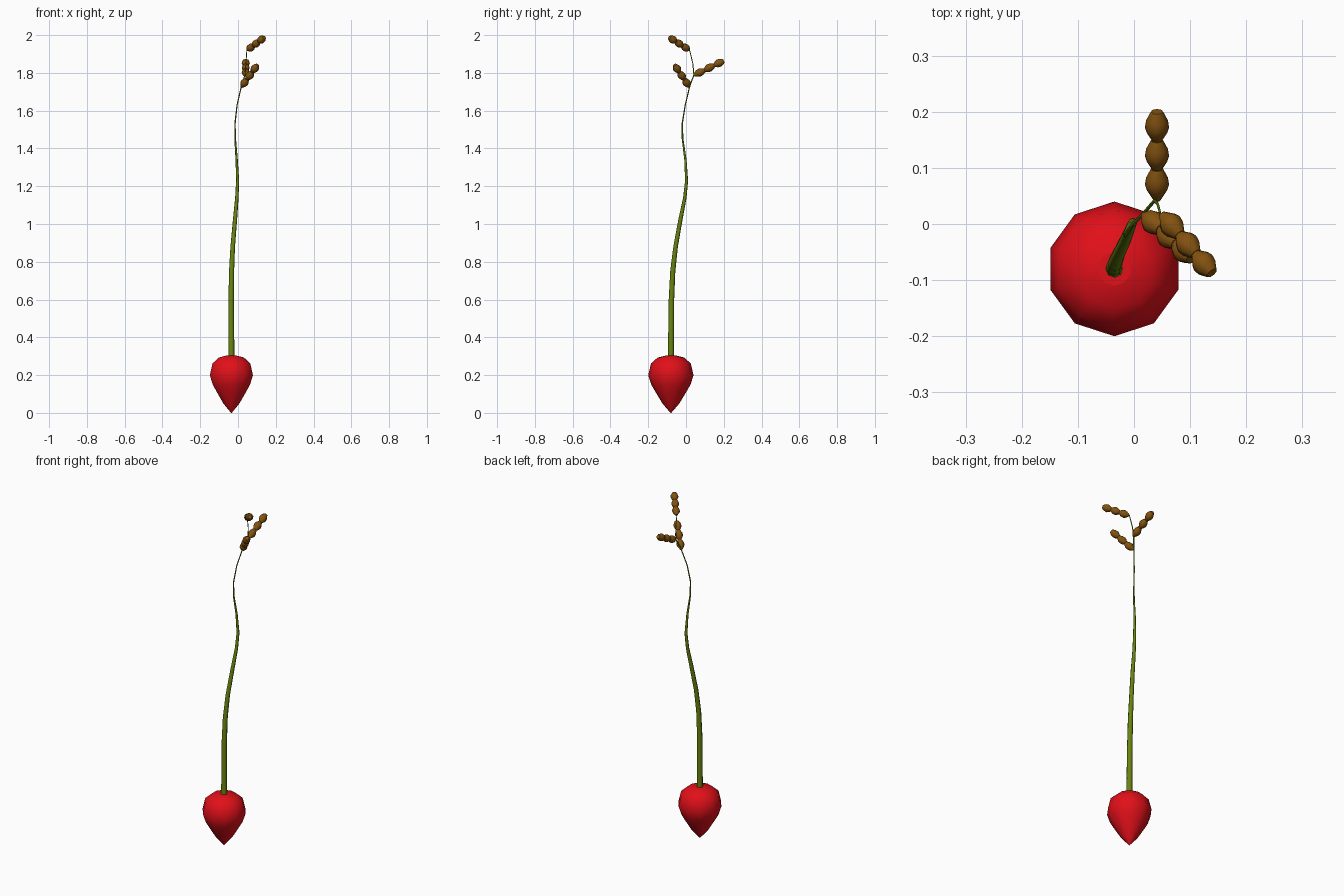
import bpy, math
from mathutils import Vector

if "Cube" in bpy.data.objects:
    bpy.data.objects.remove(bpy.data.objects["Cube"])


def material(name, rgb):
    m = bpy.data.materials.new(name)
    m.diffuse_color = (*rgb, 1)
    m.use_nodes = True
    m.node_tree.nodes["Principled BSDF"].inputs["Base Color"].default_value = m.diffuse_color
    return m


RED = material("red", (0.75, 0.005, 0.01))
GREEN = material("green", (0.14, 0.23, 0.005))
BROWN = material("brown", (0.23, 0.085, 0.005))
UP = Vector((0, 0, 1))


def loft(name, rings, sides, mat):
    """Skin round rings given as (centre, radius, axis)."""
    verts, faces = [], []
    for c, r, axis in rings:
        q = UP.rotation_difference(axis)
        for i in range(sides):
            a = math.pi / 2 + 2 * math.pi * i / sides
            verts.append(c + q @ Vector((r * math.cos(a), r * math.sin(a), 0)))
    for k in range(len(rings) - 1):
        for i in range(sides):
            j = (i + 1) % sides
            faces.append((k * sides + i, k * sides + j,
                          (k + 1) * sides + j, (k + 1) * sides + i))
    faces.append(tuple(reversed(range(sides))))
    faces.append(tuple(range(len(verts) - sides, len(verts))))
    me = bpy.data.meshes.new(name)
    me.from_pydata(verts, [], faces)
    me.materials.append(mat)
    for p in me.polygons:
        p.use_smooth = len(p.vertices) == 4
    ob = bpy.data.objects.new(name, me)
    bpy.context.collection.objects.link(ob)
    return ob


# Red bulb
profile = [(0.0, 0.002), (0.05, 0.045), (0.11, 0.081), (0.15, 0.104),
           (0.2, 0.12), (0.262, 0.105), (0.293, 0.07), (0.303, 0.03)]
loft("bulb", [(Vector((-0.035, -0.08, z)), r, UP) for z, r in profile], 10, RED)

# Wavy tapering stem: x, y, z, radius
path = [(-0.035, -0.08, 0.28, 0.016), (-0.036, -0.077, 0.6, 0.0145),
        (-0.034, -0.07, 0.75, 0.0135), (-0.028, -0.055, 0.88, 0.012),
        (-0.016, -0.03, 1.02, 0.011), (-0.006, -0.006, 1.14, 0.009),
        (-0.002, 0.003, 1.23, 0.008), (-0.007, -0.003, 1.34, 0.006),
        (-0.015, -0.018, 1.45, 0.0045), (-0.016, -0.02, 1.53, 0.0035),
        (-0.005, -0.004, 1.63, 0.003), (0.018, 0.02, 1.73, 0.003),
        (0.037, 0.042, 1.79, 0.003), (0.042, 0.036, 1.85, 0.0025),
        (0.047, 0.018, 1.925, 0.002)]
pts = [Vector(p[:3]) for p in path]
rings = []
for i, p in enumerate(pts):
    axis = pts[min(i + 1, len(pts) - 1)] - pts[max(i - 1, 0)]
    rings.append((p, path[i][3], axis.normalized()))
loft("stem", rings, 8, GREEN)

# Three seed spikes, each a chain of three beads
bead = [(0.0, 0.006), (0.35, 0.018), (0.55, 0.0215), (0.8, 0.0195), (1.1, 0.011)]
spikes = {"lower": ((0.018, 0.018, 1.725), (0.1, -0.058, 1.838)),
          "middle": ((0.041, 0.042, 1.787), (0.041, 0.195, 1.862)),
          "upper": ((0.05, 0.018, 1.921), (0.136, -0.084, 1.985))}
for label, (a, b) in spikes.items():
    a, b = Vector(a), Vector(b)
    step = (b - a) / 3
    for n in range(3):
        loft(f"{label}_seed_{n + 1}",
             [(a + step * (n + t), r, step.normalized()) for t, r in bead], 8, BROWN)
